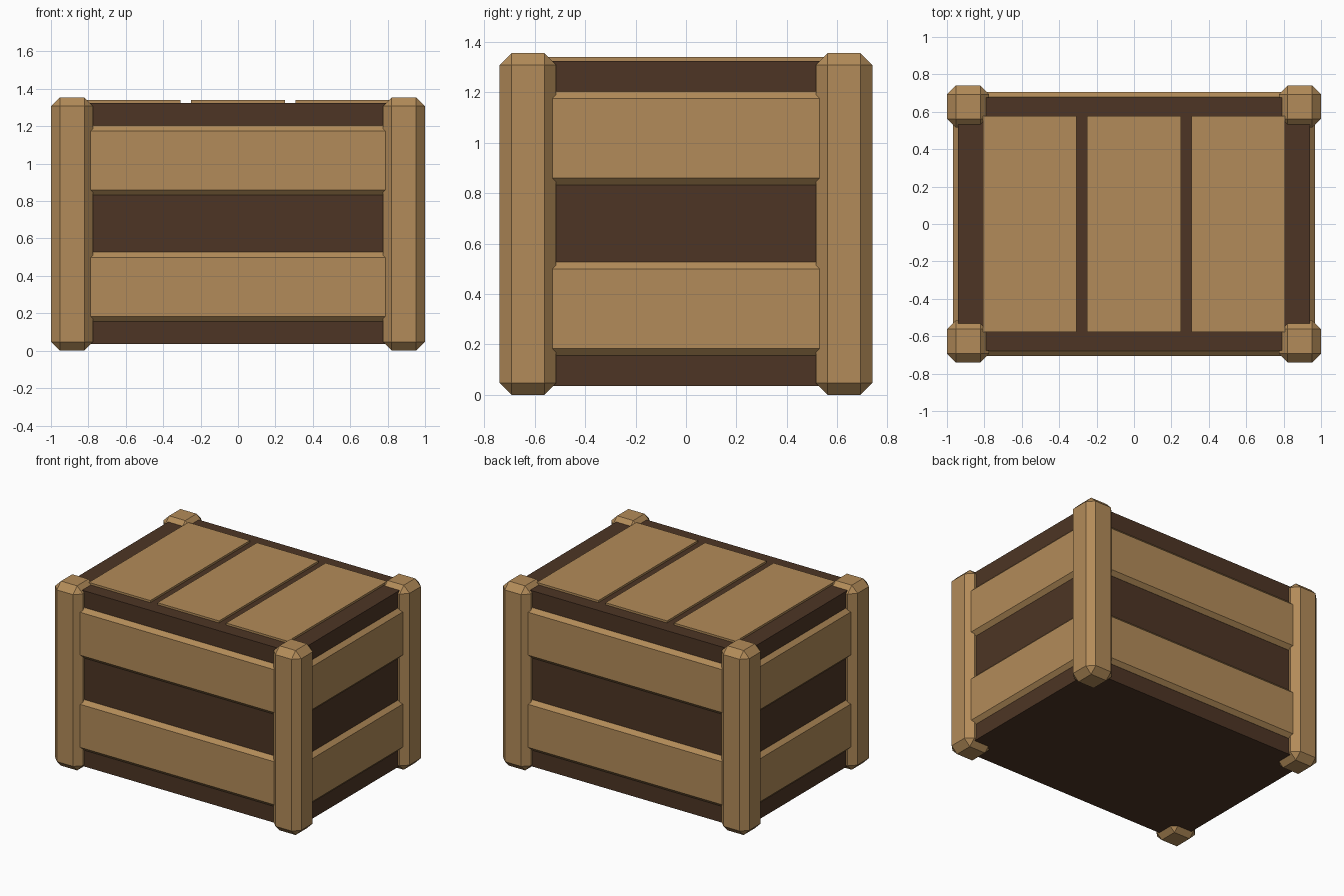
import bpy, bmesh
from mathutils import Vector

if "Cube" in bpy.data.objects:
    bpy.data.objects.remove(bpy.data.objects["Cube"])


def material(name, color):
    m = bpy.data.materials.new(name)
    m.diffuse_color = (*color, 1)
    m.use_nodes = True
    m.node_tree.nodes["Principled BSDF"].inputs["Base Color"].default_value = m.diffuse_color
    return m


LIGHT = material("light_wood", (0.45, 0.26, 0.10))
DARK = material("dark_wood", (0.075, 0.036, 0.018))


def add_object(name, bm, mat):
    bmesh.ops.recalc_face_normals(bm, faces=bm.faces)
    mesh = bpy.data.meshes.new(name)
    bm.to_mesh(mesh)
    bm.free()
    mesh.materials.append(mat)
    ob = bpy.data.objects.new(name, mesh)
    bpy.context.collection.objects.link(ob)
    return ob


def box(name, lo, hi, mat, bevel=0):
    lo, hi = Vector(lo), Vector(hi)
    bm = bmesh.new()
    bmesh.ops.create_cube(bm, size=1)
    bmesh.ops.scale(bm, vec=hi - lo, verts=bm.verts)
    bmesh.ops.translate(bm, vec=(lo + hi) / 2, verts=bm.verts)
    ob = add_object(name, bm, mat)
    if bevel:
        mod = ob.modifiers.new("chamfer", 'BEVEL')
        mod.width, mod.segments = bevel, 1
    return ob


def plank(name, axis, side, half, outer, z0, z1, mat, chamfer=0.028):
    """Horizontal side board, long edges chamfered on the outside face."""
    profile = [(outer - 0.06, z0), (outer - chamfer, z0), (outer, z0 + chamfer),
               (outer, z1 - chamfer), (outer - chamfer, z1), (outer - 0.06, z1)]
    bm = bmesh.new()
    ends = []
    for t in (-half, half):
        ends.append([bm.verts.new((t, side * d, z) if axis == 'x' else (side * d, t, z))
                     for d, z in profile])
    a, b = ends
    bm.faces.new(a)
    bm.faces.new(b)
    for i in range(len(a)):
        j = (i + 1) % len(a)
        bm.faces.new((a[i], a[j], b[j], b[i]))
    return add_object(name, bm, mat)


# Dark inner box
box("crate_core", (-0.94, -0.677, 0.035), (0.94, 0.677, 1.325), DARK)

# Chamfered corner posts
for sx, xn in ((-1, "left"), (1, "right")):
    for sy, yn in ((-1, "front"), (1, "back")):
        xs, ys = sorted((sx * 0.775, sx)), sorted((sy * 0.515, sy * 0.74))
        box(f"{yn}_{xn}_post", (xs[0], ys[0], 0), (xs[1], ys[1], 1.355), LIGHT, 0.047)

# Two boards on each of the four sides
for level, z0, z1 in (("lower", 0.155, 0.527), ("upper", 0.832, 1.203)):
    for side, fb, lr in ((-1, "front", "left"), (1, "back", "right")):
        plank(f"{fb}_{level}_board", 'x', side, 0.793, 0.706, z0, z1, LIGHT)
        plank(f"{lr}_{level}_board", 'y', side, 0.533, 0.968, z0, z1, LIGHT)

# Three lid boards
for i in (-1, 0, 1):
    x = i * 0.558
    box(f"lid_board_{i + 2}", (x - 0.25, -0.577, 1.30), (x + 0.25, 0.577, 1.34), LIGHT)
